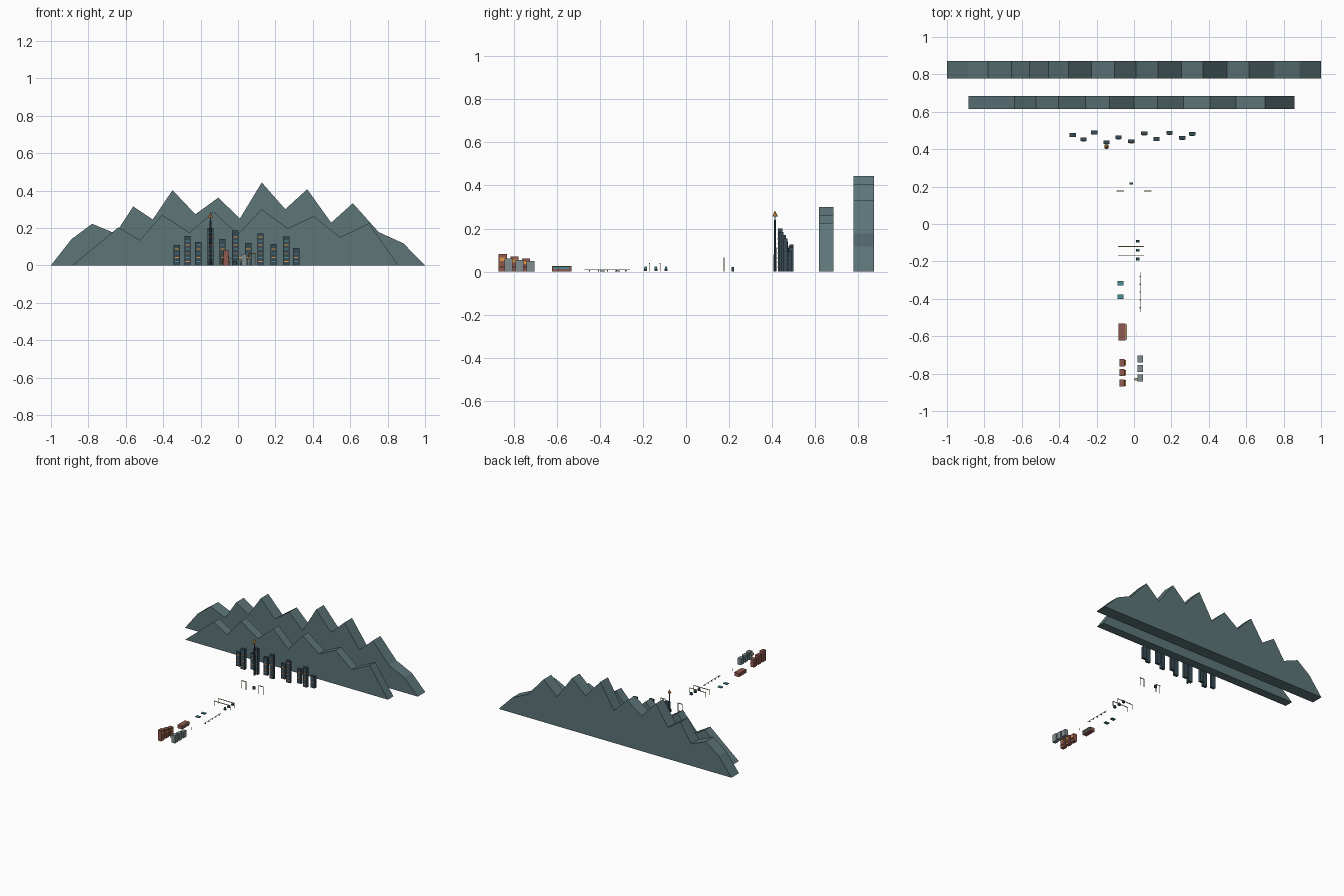
import bpy, bmesh, math

if "Cube" in bpy.data.objects:
    bpy.data.objects.remove(bpy.data.objects["Cube"])

def mat(name, c):
    m = bpy.data.materials.new(name)
    m.diffuse_color = (*c, 1)
    m.use_nodes = True
    m.node_tree.nodes["Principled BSDF"].inputs["Base Color"].default_value = m.diffuse_color
    return m

ROCK = mat("slate_rock", (.11, .18, .19))
DARK = mat("dark_tower", (.04, .07, .09))
TEAL = mat("teal", (.07, .28, .32))
ORANGE = mat("orange", (.75, .32, .06))
RED = mat("brick", (.28, .10, .08))
GREY = mat("shop_grey", (.22, .27, .28))
TAN = mat("tan", (.55, .42, .22))

def mesh_obj(name, bm, m):
    bmesh.ops.recalc_face_normals(bm, faces=bm.faces)
    me = bpy.data.meshes.new(name)
    bm.to_mesh(me)
    bm.free()
    me.materials.append(m)
    ob = bpy.data.objects.new(name, me)
    bpy.context.collection.objects.link(ob)
    return ob

def box(name, x0, x1, y0, y1, z0, z1, m):
    bm = bmesh.new()
    bmesh.ops.create_cube(bm, size=1)
    for v in bm.verts:
        v.co = ((x0 + x1) / 2 + v.co.x * (x1 - x0), (y0 + y1) / 2 + v.co.y * (y1 - y0),
                (z0 + z1) / 2 + v.co.z * (z1 - z0))
    return mesh_obj(name, bm, m)

def cone(name, x, y, z0, z1, r0, r1, m, n=8):
    bm = bmesh.new()
    bmesh.ops.create_cone(bm, cap_ends=True, segments=n, radius1=r0, radius2=r1, depth=z1 - z0)
    bmesh.ops.translate(bm, verts=bm.verts, vec=(x, y, (z0 + z1) / 2))
    return mesh_obj(name, bm, m)

def ridge(name, pts, y0, y1):
    bm = bmesh.new()
    f = bm.faces.new([bm.verts.new((x, y0, z)) for x, z in pts])
    ext = bmesh.ops.extrude_face_region(bm, geom=[f])["geom"]
    bmesh.ops.translate(bm, verts=[g for g in ext if isinstance(g, bmesh.types.BMVert)], vec=(0, y1 - y0, 0))
    return mesh_obj(name, bm, ROCK)

# Mountain ranges
ridge("far_mountains", [(-1, 0), (-.89, .14), (-.78, .222), (-.655, .17), (-.56, .315), (-.456, .245),
      (-.35, .402), (-.228, .273), (-.105, .362), (.01, .25), (.127, .443), (.253, .30), (.37, .407),
      (.498, .228), (.614, .332), (.752, .178), (.885, .117), (1, 0)], .778, .871)
ridge("near_mountains", [(-.885, 0), (-.64, .203), (-.525, .135), (-.405, .27), (-.26, .175), (-.13, .287),
      (0, .165), (.125, .30), (.265, .198), (.405, .263), (.545, .15), (.70, .225), (.857, 0)], .616, .684)

# Skyline towers with lit window strips
towers = [(-.327, .476, .11), (-.27, .453, .158), (-.212, .489, .125), (-.147, .437, .2), (-.083, .464, .14),
          (-.014, .442, .185), (.055, .485, .12), (.12, .454, .17), (.19, .488, .113), (.258, .461, .153),
          (.311, .482, .093)]
for i, (x, y, h) in enumerate(towers):
    w = .017
    box("skyline_tower", x - w, x + w, y - .01, y + .01, 0, h, DARK)
    for k in range(int((h - .015) / .022)):
        z = .018 + k * .022
        box("window_strip", x - w * .65, x + w * .65, y - .0115, y - .01, z, z + .005, (TEAL, ORANGE)[(k + i) % 2])

# Beacon mast in front of the tallest tower
cone("beacon_mast", -.147, .413, 0, .24, .007, .004, DARK)
cone("beacon_neck", -.147, .413, .24, .258, .003, .003, TEAL)
cone("beacon_tip", -.147, .413, .256, .282, .013, .001, ORANGE)

# Street shops on both sides
for y, h in ((-.85, .083), (-.795, .071), (-.742, .06)):
    box("brick_shop", -.078, -.05, y - .019, y + .019, 0, h, RED)
    box("brick_shop_window", -.05, -.0485, y - .013, y + .013, h * .6, h * .8, ORANGE)
    box("brick_shop_awning", -.05, -.043, y - .015, y + .015, .02, .023, ORANGE)
for y, h in ((-.823, .06), (-.772, .055), (-.721, .05)):
    box("grey_shop", .02, .048, y - .019, y + .019, 0, h, GREY)
    box("grey_shop_window", .0185, .02, y - .013, y + .013, h * .6, h * .8, TEAL)
box("hanging_sign", .002, .02, -.836, -.824, .034, .05, TAN)

# Long low diner with window band and awning
box("diner_body", -.083, -.045, -.622, -.532, 0, .027, RED)
box("diner_windows", -.045, -.0435, -.615, -.54, .012, .021, TEAL)
box("diner_awning", -.045, -.037, -.618, -.536, .022, .024, TAN)
cone("diner_sign_post", .012, -.59, 0, .02, .002, .002, TAN)

# Low teal slabs and roadside rail
for y in (-.318, -.388):
    box("teal_slab", -.088, -.055, y - .012, y + .012, 0, .006, TEAL)
for i in range(5):
    y = -.28 - i * .042
    box("rail_post", .03, .038, y - .003, y + .003, 0, .008, DARK)
box("guard_rail", .033, .035, -.47, -.26, .008, .010, TAN)

# Overhead gantries and parked cars
for y in (-.12, -.17):
    box("gantry_beam", -.086, .052, y - .002, y + .002, .036, .040, TAN)
    for x in (-.085, .051):
        box("gantry_post", x - .0015, x + .0015, y - .0015, y + .0015, 0, .038, TAN)
for y in (-.092, -.14, -.187):
    box("car_body", .01, .029, y - .007, y + .007, .003, .014, DARK)
    box("car_cabin", .013, .026, y - .005, y + .005, .014, .023, TEAL)

# Roadside gate frames with kiosk
for s, cx in ((-1, -.073), (1, .074)):
    for x in (cx - .018, cx + .018):
        box("frame_post", x - .0015, x + .0015, .175, .178, 0, .062, TAN)
    box("frame_beam", cx - .02, cx + .02, .175, .179, .06, .065, TAN)
box("road_kiosk", -.024, -.006, .212, .222, 0, .022, DARK)
